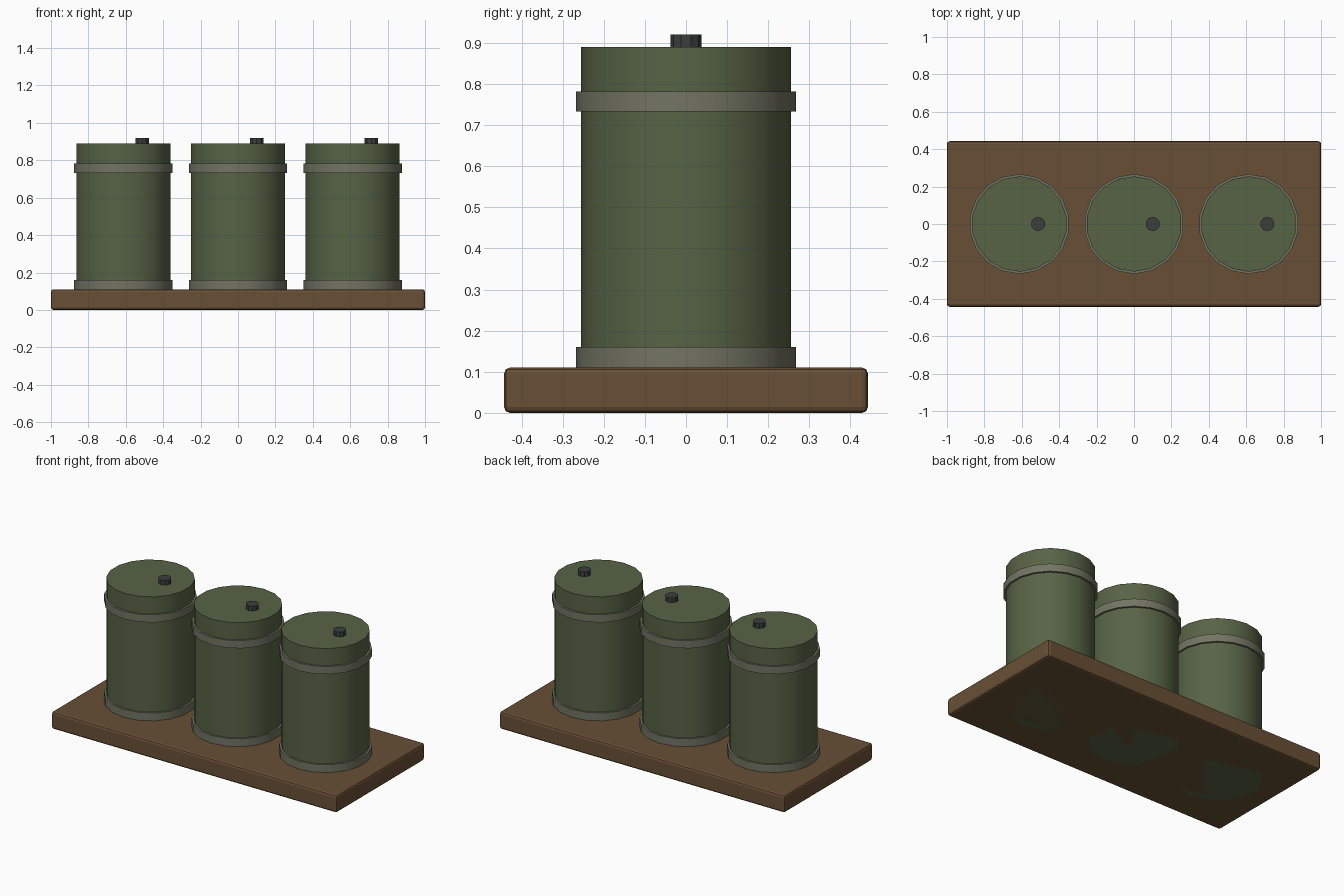
import bpy
import math

if "Cube" in bpy.data.objects:
    bpy.data.objects.remove(bpy.data.objects["Cube"])


def material(name, rgb):
    m = bpy.data.materials.new(name)
    m.diffuse_color = (*rgb, 1)
    m.use_nodes = True
    m.node_tree.nodes["Principled BSDF"].inputs["Base Color"].default_value = m.diffuse_color
    return m


WOOD = material("brown_wood", (0.14, 0.08, 0.036))
GREEN = material("green_paint", (0.095, 0.125, 0.06))
METAL = material("dull_metal", (0.17, 0.175, 0.125))
DARK = material("dark_metal", (0.045, 0.048, 0.048))


def cylinder(name, x, radius, z0, z1, sides, mat):
    bpy.ops.mesh.primitive_cylinder_add(vertices=sides, radius=radius, depth=z1 - z0,
                                        location=(x, 0, (z0 + z1) / 2))
    ob = bpy.context.object
    ob.name = name
    ob.data.materials.append(mat)
    bpy.ops.object.shade_smooth_by_angle(angle=math.radians(35))
    return ob


# Wooden base with softened edges
bpy.ops.mesh.primitive_cube_add(size=1, location=(0, 0, 0.055))
base = bpy.context.object
base.name = "base_board"
base.scale = (2.0, 0.885, 0.11)
bpy.ops.object.transform_apply(location=False, rotation=False, scale=True)
base.data.materials.append(WOOD)
bevel = base.modifiers.new("edge_bevel", 'BEVEL')
bevel.width = 0.014
bevel.segments = 2

# Three drums, each with two hoops and an off-centre filler cap
for i, x in enumerate((-0.613, 0, 0.613), 1):
    cylinder(f"drum_{i}", x, 0.255, 0, 0.89, 18, GREEN)
    cylinder(f"lower_hoop_{i}", x, 0.267, 0.11, 0.16, 18, METAL)
    cylinder(f"upper_hoop_{i}", x, 0.267, 0.733, 0.782, 18, METAL)
    cylinder(f"filler_cap_{i}", x + 0.1, 0.038, 0.88, 0.92, 10, DARK)
